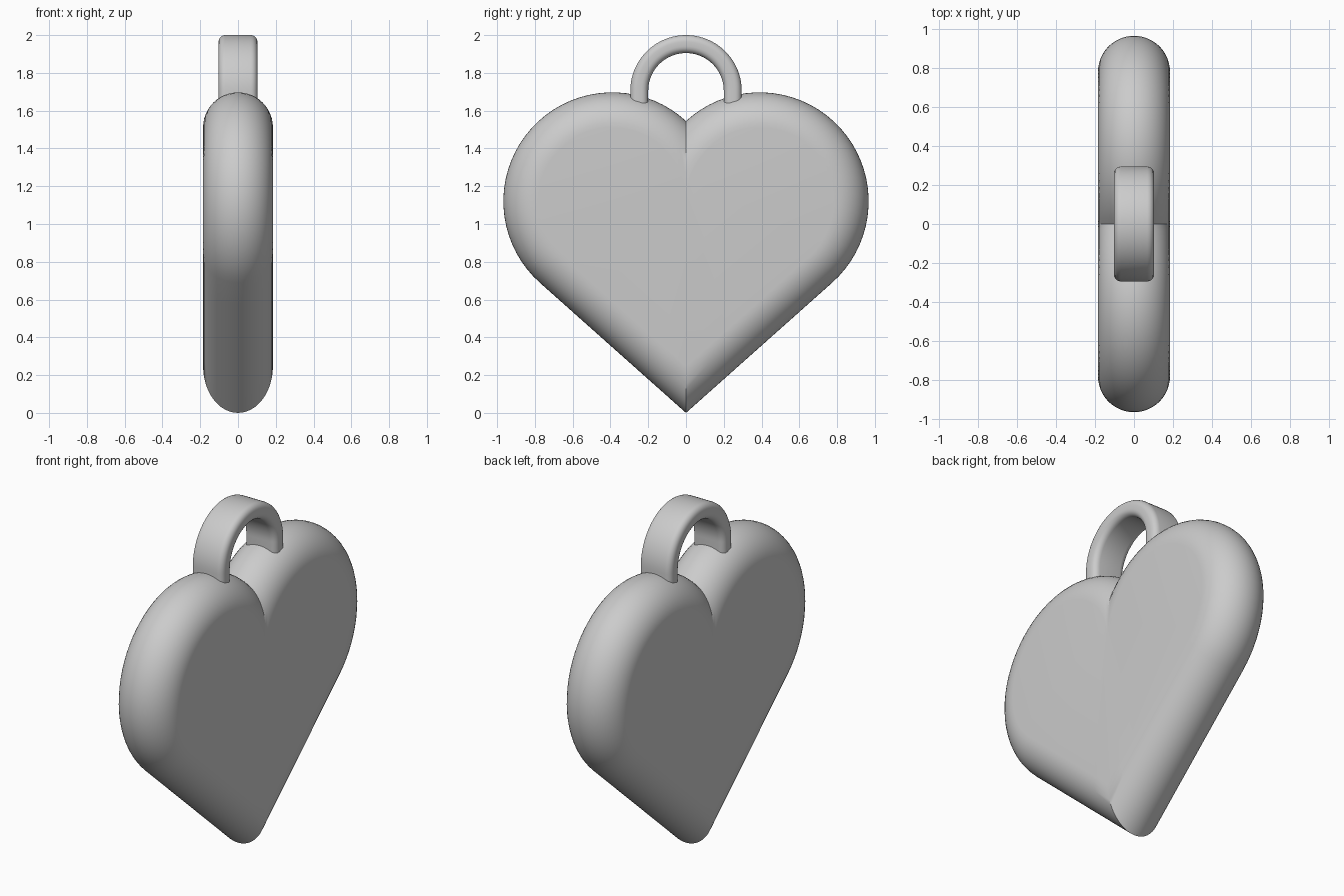
import bpy
import bmesh
from math import sin, cos, pi, atan2, asin, hypot, sqrt, radians

cube = bpy.data.objects.get("Cube")
if cube:
    bpy.data.objects.remove(cube, do_unlink=True)

grey = bpy.data.materials.new("plain grey")
grey.use_nodes = True
grey.diffuse_color = (0.6, 0.6, 0.6, 1)
grey.node_tree.nodes["Principled BSDF"].inputs["Base Color"].default_value = grey.diffuse_color


def make_object(name, bm):
    mesh = bpy.data.meshes.new(name)
    bm.to_mesh(mesh)
    bm.free()
    mesh.materials.append(grey)
    obj = bpy.data.objects.new(name, mesh)
    bpy.context.collection.objects.link(obj)
    bpy.ops.object.select_all(action="DESELECT")
    obj.select_set(True)
    bpy.context.view_layer.objects.active = obj
    return obj


def smooth():
    bpy.ops.object.shade_smooth_by_angle(angle=radians(30))


# Heart: each half is a circular lobe with a tangent line down to the tip
LOBE_Y, LOBE_Z, LOBE_R = 0.39, 1.12, 0.577
ROUND = 0.185
SLOPE = atan2(LOBE_Z, LOBE_Y) - asin(LOBE_R / hypot(LOBE_Y, LOBE_Z))
ARC_STEPS, ROUND_STEPS, LINE_STEPS = 36, 12, 6


def half_outline(inset):
    """Right half of the heart outline from cleft to tip, moved inward."""
    r = LOBE_R - inset
    start = atan2(sqrt(r * r - LOBE_Y ** 2), -LOBE_Y)
    end = SLOPE - pi / 2
    pts = []
    for i in range(ARC_STEPS + 1):
        a = start + (end - start) * i / ARC_STEPS
        pts.append((LOBE_Y + r * cos(a), LOBE_Z + r * sin(a)))
    pts[0] = (0, pts[0][1])
    y, z = pts[-1]
    tip = inset / cos(SLOPE)
    for i in range(1, LINE_STEPS + 1):
        t = i / LINE_STEPS
        pts.append((y * (1 - t), z + (tip - z) * t))
    return pts


# One quarter of the heart, with its edge fully rounded
bm = bmesh.new()
rings = []
for k in range(ROUND_STEPS + 1):
    t = pi / 2 * k / ROUND_STEPS
    x = ROUND * sin(t)
    rings.append([bm.verts.new((x, y, z)) for y, z in half_outline(ROUND * (1 - cos(t)))])
for a, b in zip(rings, rings[1:]):
    for i in range(len(a) - 1):
        bm.faces.new((b[i], b[i + 1], a[i + 1], a[i]))
bm.faces.new(list(reversed(rings[-1])))
heart = make_object("heart_body", bm)
mirror = heart.modifiers.new("mirror", "MIRROR")
mirror.use_axis = (True, True, False)
mirror.merge_threshold = 0.0005
bpy.ops.object.modifier_apply(modifier=mirror.name)
smooth()

# Hanging loop: a rounded band swept over a half circle with two short legs
LOOP_Z, MID_R, HALF_THICK, HALF_WIDTH, CORNER = 1.705, 0.2475, 0.0475, 0.103, 0.035
section = []
for q, (sx, sr) in enumerate([(1, 1), (-1, 1), (-1, -1), (1, -1)]):
    for k in range(6):
        a = pi / 2 * (q + k / 5)
        section.append((sx * (HALF_WIDTH - CORNER) + CORNER * cos(a),
                        sr * (HALF_THICK - CORNER) + CORNER * sin(a)))
path = [(0, -0.13)] + [(pi * i / 40, 0) for i in range(41)] + [(pi, -0.13)]
bm = bmesh.new()
loops = []
for a, drop in path:
    loops.append([bm.verts.new((x, (MID_R + r) * cos(a), LOOP_Z + drop + (MID_R + r) * sin(a)))
                  for x, r in section])
n = len(section)
for a, b in zip(loops, loops[1:]):
    for i in range(n):
        j = (i + 1) % n
        bm.faces.new((a[i], a[j], b[j], b[i]))
for end in (loops[0], loops[-1]):
    bm.faces.new(end)
bmesh.ops.recalc_face_normals(bm, faces=bm.faces)
make_object("hanging_loop", bm)
smooth()
